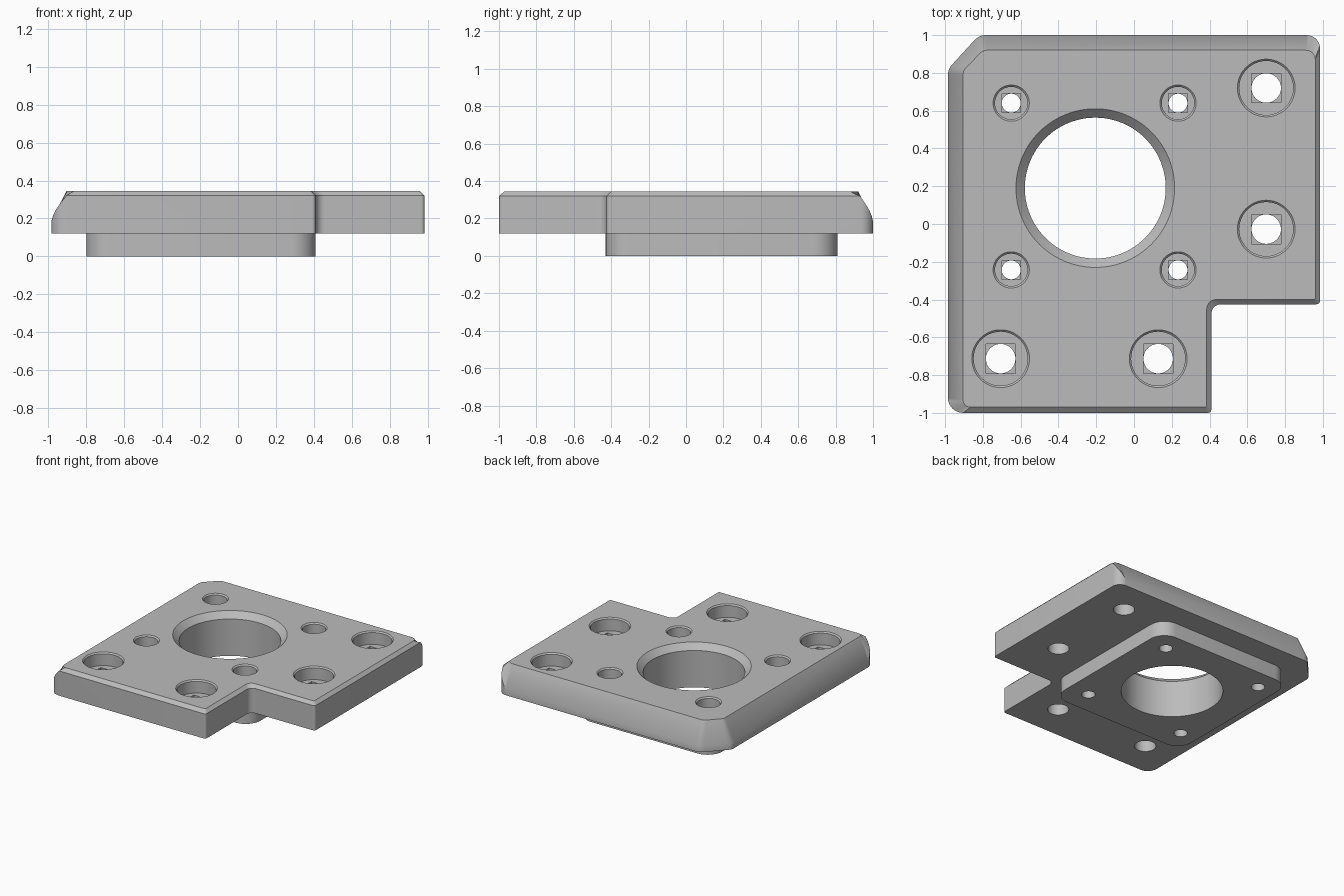
import bpy, bmesh, math
from mathutils import Vector

if "Cube" in bpy.data.objects:
    bpy.data.objects.remove(bpy.data.objects["Cube"], do_unlink=True)

BASE_Z, TOP_Z = 0.12, 0.345
SEG = 8

grey = bpy.data.materials.new("plain_grey")
grey.use_nodes = True
grey.diffuse_color = (0.5, 0.5, 0.5, 1)
grey.node_tree.nodes["Principled BSDF"].inputs["Base Color"].default_value = (0.5, 0.5, 0.5, 1)


def rounded(corners):
    """Counter-clockwise outline with an arc at every (x, y, radius) corner."""
    pts = [Vector(c[:2]) for c in corners]
    out = []
    for i, p in enumerate(pts):
        r = corners[i][2]
        a = (pts[i - 1] - p).normalized()
        b = (pts[(i + 1) % len(pts)] - p).normalized()
        half = math.acos(a.dot(b)) / 2
        centre = p + (a + b).normalized() * r / math.sin(half)
        start = p + a * r / math.tan(half) - centre
        turn = math.pi - 2 * half
        if a.x * b.y - a.y * b.x > 0:      # inner corner turns the other way
            turn = -turn
        for k in range(SEG + 1):
            t = turn * k / SEG
            c, s = math.cos(t), math.sin(t)
            out.append((centre.x + start.x * c - start.y * s,
                        centre.y + start.x * s + start.y * c))
    return out


def loft(name, loops):
    """Closed solid skinned through loops of equal length."""
    bm = bmesh.new()
    rings = [[bm.verts.new(v) for v in loop] for loop in loops]
    n = len(rings[0])
    for lo, hi in zip(rings, rings[1:]):
        for i in range(n):
            j = (i + 1) % n
            bm.faces.new((lo[i], lo[j], hi[j], hi[i]))
    bm.faces.new(rings[0][::-1])
    bm.faces.new(rings[-1])
    bmesh.ops.recalc_face_normals(bm, faces=bm.faces)
    mesh = bpy.data.meshes.new(name)
    bm.to_mesh(mesh)
    bm.free()
    mesh.materials.append(grey)
    obj = bpy.data.objects.new(name, mesh)
    bpy.context.collection.objects.link(obj)
    return obj


def lathe(name, x, y, profile, sides=48):
    """Round cutter from a (radius, z) profile."""
    ang = [2 * math.pi * k / sides for k in range(sides)]
    return loft(name, [[(x + r * math.cos(t), y + r * math.sin(t), z) for t in ang]
                       for r, z in profile])


def box(name, x, y, h, z0, z1):
    square = [(-h, -h), (h, -h), (h, h), (-h, h)]
    return loft(name, [[(x + u, y + v, z) for u, v in square] for z in (z0, z1)])


def combine(target, other, operation):
    other.hide_render = True
    mod = target.modifiers.new(operation.lower(), 'BOOLEAN')
    mod.operation, mod.solver, mod.object = operation, 'EXACT', other
    bpy.context.view_layer.objects.active = target
    bpy.ops.object.modifier_apply(modifier=mod.name)
    bpy.data.objects.remove(other, do_unlink=True)


# Notched plate: steep bevel on back and left, small chamfer elsewhere
lower = rounded([(-0.985, -1, 0.08), (0.41, -1, 0.02), (0.41, -0.425, 0.05),
                 (0.985, -0.425, 0.02), (0.985, 1, 0.07), (-0.82, 1, 0.08),
                 (-0.985, 0.82, 0.08)])
upper = rounded([(-0.905, -0.97, 0.04), (0.385, -0.97, 0.01), (0.385, -0.4, 0.05),
                 (0.96, -0.4, 0.01), (0.96, 0.92, 0.05), (-0.8, 0.92, 0.05),
                 (-0.905, 0.81, 0.05)])
edge_z = [0.32, 0.32, 0.32, 0.32, 0.17, 0.17, 0.17]   # bevel start on the edge after each corner
middle = []
for i, (x, y) in enumerate(lower):
    c, k = divmod(i, SEG + 1)
    middle.append((x, y, edge_z[c - 1] + (edge_z[c] - edge_z[c - 1]) * k / SEG))
plate = loft("mounting_plate", [[(x, y, BASE_Z) for x, y in lower], middle,
                                [(x, y, TOP_Z) for x, y in upper]])

# Raised square boss underneath
R = 0.13
boss = rounded([(-0.8, -0.43, R), (0.41, -0.43, R), (0.41, 0.81, R), (-0.8, 0.81, R)])
combine(plate, loft("boss", [[(x, y, z) for x, y in boss] for z in (0, 0.16)]), 'UNION')

# Large bore with a chamfered mouth
combine(plate, lathe("bore", -0.205, 0.19, [(0.373, -0.1), (0.373, TOP_Z - 0.047),
                                            (0.42, TOP_Z), (0.44, TOP_Z + 0.02)], 96), 'DIFFERENCE')


def counterbored_hole(x, y, r, head, floor):
    """Through hole, square relief below the counterbore floor, chamfered rim."""
    combine(plate, lathe("hole", x, y, [(r, -0.1), (r, floor), (head, floor),
                                        (head, TOP_Z - 0.01), (head + 0.01, TOP_Z),
                                        (head + 0.03, TOP_Z + 0.02)]), 'DIFFERENCE')
    combine(plate, box("relief", x, y, r, floor - 0.015, floor + 0.01), 'DIFFERENCE')


for x in (-0.65, 0.233):
    for y in (-0.243, 0.64):
        counterbored_hole(x, y, 0.05, 0.086, 0.14)
for x, y in ((0.7, 0.72), (0.7, -0.027), (-0.706, -0.713), (0.128, -0.713)):
    counterbored_hole(x, y, 0.078, 0.143, 0.24)

# Smooth curved walls, keep edges crisp
bpy.ops.object.select_all(action='DESELECT')
plate.select_set(True)
bpy.context.view_layer.objects.active = plate
bpy.ops.object.shade_smooth_by_angle(angle=math.radians(25))
